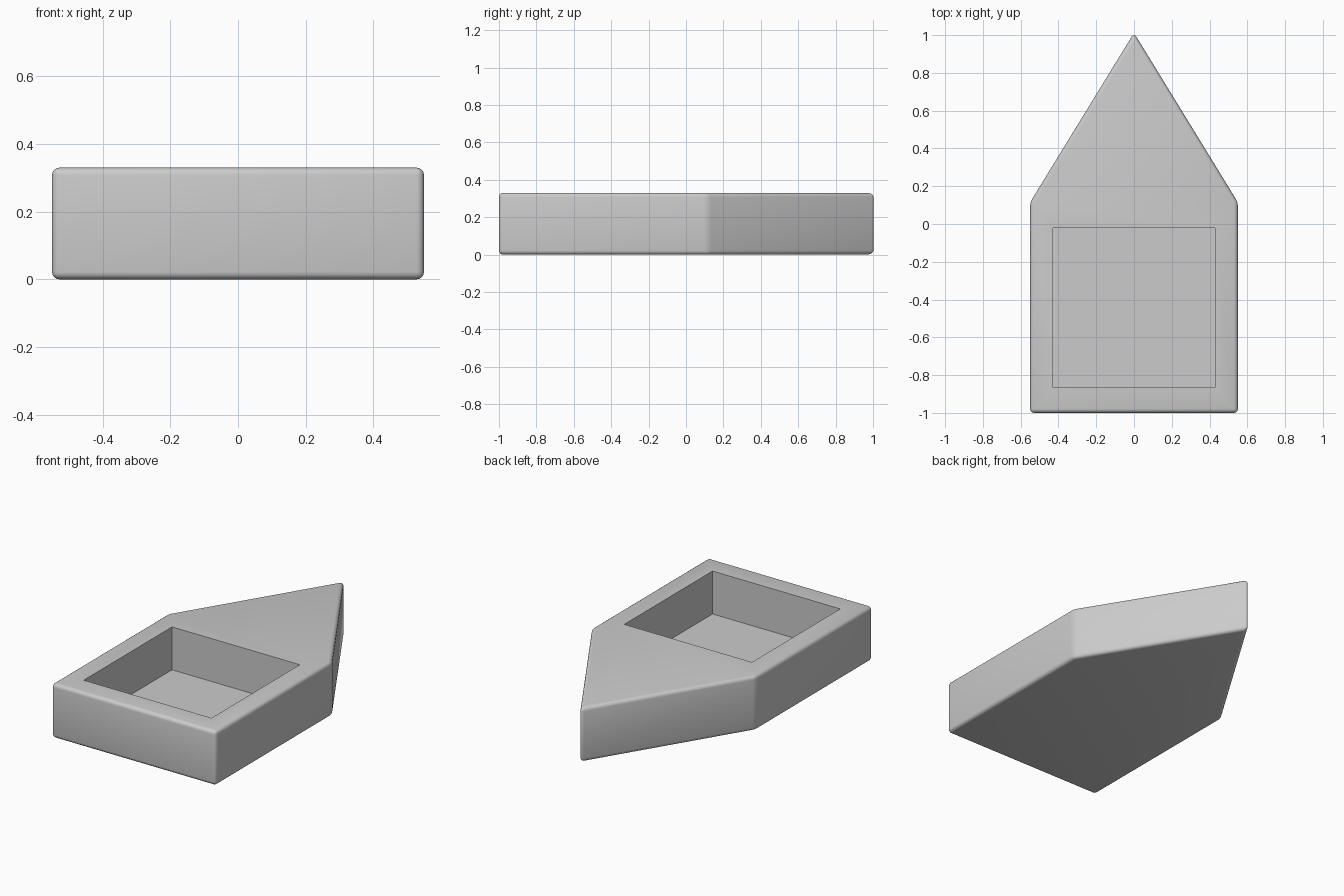
import bpy
import bmesh
import math

old = bpy.data.objects.get("Cube")
if old:
    bpy.data.objects.remove(old, do_unlink=True)

HEIGHT = 0.33
FLOOR = 0.07
BEVEL = 0.022

grey = bpy.data.materials.new("plain grey")
grey.use_nodes = True
colour = (0.6, 0.6, 0.6, 1)
grey.diffuse_color = colour
grey.node_tree.nodes["Principled BSDF"].inputs["Base Color"].default_value = colour


def prism(name, outline, bottom, top):
    """Extrude a flat outline upwards into a solid."""
    bm = bmesh.new()
    base = bm.faces.new([bm.verts.new((x, y, bottom)) for x, y in outline])
    side = bmesh.ops.extrude_face_region(bm, geom=[base])["geom"]
    new_verts = [v for v in side if isinstance(v, bmesh.types.BMVert)]
    bmesh.ops.translate(bm, verts=new_verts, vec=(0, 0, top - bottom))
    bmesh.ops.recalc_face_normals(bm, faces=bm.faces)
    mesh = bpy.data.meshes.new(name)
    bm.to_mesh(mesh)
    bm.free()
    mesh.materials.append(grey)
    obj = bpy.data.objects.new(name, mesh)
    bpy.context.collection.objects.link(obj)
    return obj


# Pointed block with rounded edges
body = prism("pointed_block",
             [(-0.55, -1), (0.55, -1), (0.55, 0.115), (0, 1.012), (-0.55, 0.115)],
             0, HEIGHT)
bevel = body.modifiers.new("rounded_edges", "BEVEL")
bevel.width = BEVEL
bevel.segments = 4
bevel.limit_method = "NONE"

# Sharp-edged rectangular pocket in the top
cutter = prism("pocket_cutter",
               [(-0.428, -0.865), (0.428, -0.865), (0.428, -0.02), (-0.428, -0.02)],
               FLOOR, HEIGHT + 0.2)
cutter.hide_render = True
pocket = body.modifiers.new("pocket", "BOOLEAN")
pocket.operation = "DIFFERENCE"
pocket.solver = "EXACT"
pocket.object = cutter

# Apply both steps and discard the cutter
bpy.ops.object.select_all(action="DESELECT")
body.select_set(True)
bpy.context.view_layer.objects.active = body
for name in ("rounded_edges", "pocket"):
    bpy.ops.object.modifier_apply(modifier=name)
bpy.data.objects.remove(cutter, do_unlink=True)
bpy.ops.object.shade_smooth_by_angle(angle=math.radians(40))
